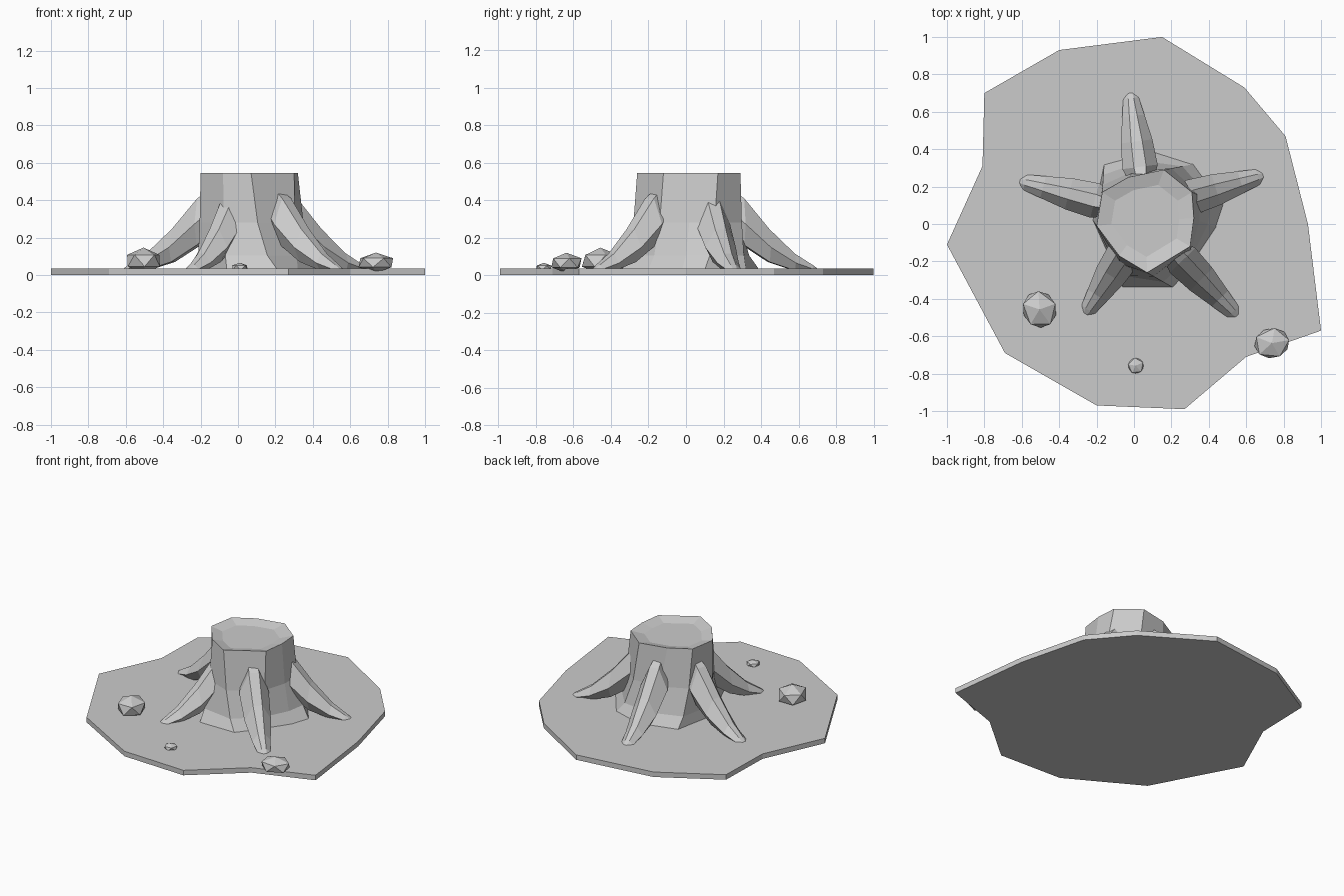
import bpy
import bmesh
import math
from mathutils import Vector

cube = bpy.data.objects.get("Cube")
if cube:
    bpy.data.objects.remove(cube, do_unlink=True)

GREY = (0.6, 0.6, 0.6, 1)
grey = bpy.data.materials.new("plain grey")
grey.use_nodes = True
grey.diffuse_color = GREY
grey.node_tree.nodes["Principled BSDF"].inputs["Base Color"].default_value = GREY


def finish(name, bm):
    bmesh.ops.recalc_face_normals(bm, faces=bm.faces[:])
    mesh = bpy.data.meshes.new(name)
    bm.to_mesh(mesh)
    bm.free()
    mesh.materials.append(grey)
    obj = bpy.data.objects.new(name, mesh)
    bpy.context.collection.objects.link(obj)
    return obj


def loft(name, rings):
    """Skin a list of equal-length point rings and cap both ends."""
    bm = bmesh.new()
    loops = [[bm.verts.new(p) for p in ring] for ring in rings]
    n = len(loops[0])
    for low, high in zip(loops, loops[1:]):
        for i in range(n):
            j = (i + 1) % n
            bm.faces.new((low[i], low[j], high[j], high[i]))
    bm.faces.new(loops[0])
    bm.faces.new(loops[-1])
    return finish(name, bm)


# Ground slab with an irregular outline
outline = [(-1, -.11), (-.69, -.69), (-.2, -.97), (.27, -.99), (.6, -.71),
           (1, -.57), (.93, 0), (.81, .47), (.59, .73), (.15, 1),
           (-.4, .93), (-.8, .7), (-.81, .31)]
loft("ground", [[(x, y, z) for x, y in outline] for z in (0, .035)])

# Stump: flared foot, upright trunk, shallow dished cut on top
top = [(.07, -.26), (.3, -.12), (.32, .03), (.31, .17), (.16, .29),
       (-.03, .25), (-.17, .17), (-.2, -.01), (-.08, -.17)]
foot = [(.21, -.34), (.32, -.2), (.44, -.02), (.48, .1), (.32, .32),
        (.1, .39), (-.16, .32), (-.22, .02), (-.06, -.34)]


def blend(a, b, t, z):
    return [(*Vector(p).lerp(Vector(q), t), z) for p, q in zip(a, b)]


centre = [(.06, .02)] * len(top)
loft("stump", [blend(foot, top, 0, .03), blend(foot, top, .38, .105),
               blend(foot, top, .75, .28), blend(foot, top, 1, .545),
               blend(top, centre, .3, .525)])

# Roots: each section is distance along, top, underside, half width
SECTIONS = [(.2, .52, .32, .04), (.42, .41, .16, .095), (.62, .245, .07, .085),
            (.82, .115, .025, .06), (.96, .055, .015, .042), (1, .035, .012, .03)]


def root(name, start, tip):
    start, tip = Vector(start), Vector(tip)
    along = (tip - start).normalized()
    side = Vector((-along.y, along.x))
    rings = []
    for t, high, low, width in SECTIONS:
        middle = start.lerp(tip, t)
        profile = [(-.35, high), (.35, high), (1, low * .55 + high * .45),
                   (.5, low), (-.5, low), (-1, low * .55 + high * .45)]
        rings.append([(*(middle + side * width * u), z) for u, z in profile])
    loft(name, rings)


root("back_root", (.07, .02), (-.02, .7))
root("left_root", (.03, .06), (.69, .26))
root("front_left_root", (.05, .02), (.55, -.49))
root("front_right_root", (.09, .06), (-.26, -.48))
root("right_root", (.08, .05), (-.61, .23))


# Loose rocks
def rock(name, location, size, turn):
    bpy.ops.mesh.primitive_ico_sphere_add(subdivisions=1, radius=1, location=location,
                                          rotation=(0, 0, turn))
    obj = bpy.context.object
    obj.name = name
    obj.scale = size
    obj.data.materials.append(grey)


rock("large_rock", (-.505, -.457, .077), (.1, .11, .07), math.radians(20))
rock("edge_rock", (.737, -.637, .066), (.105, .09, .054), math.radians(10))
rock("small_rock", (.01, -.758, .04), (.047, .047, .026), math.radians(25))
